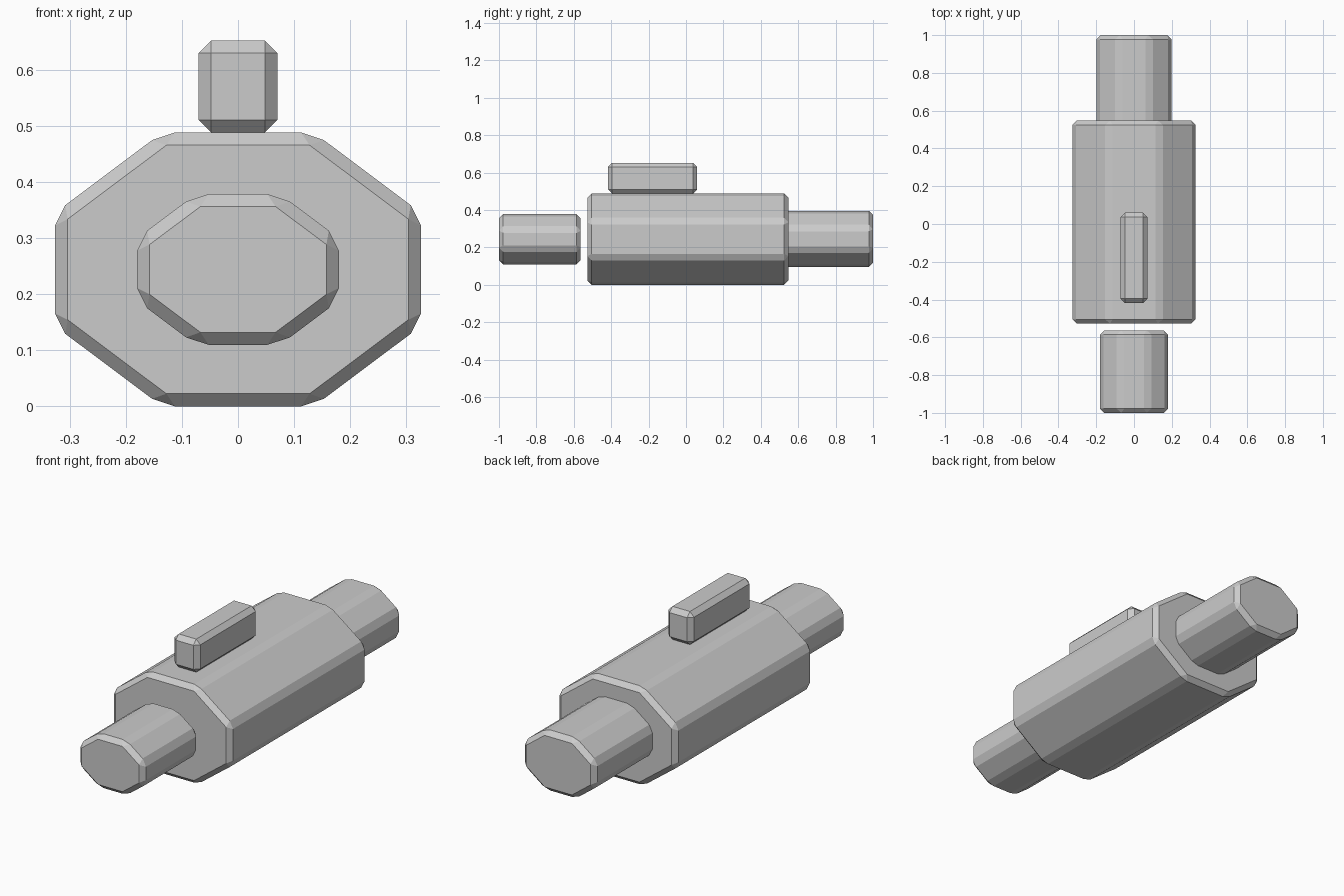
import bpy, bmesh
from math import cos, pi
from mathutils import Matrix

if "Cube" in bpy.data.objects:
    bpy.data.objects.remove(bpy.data.objects["Cube"])

BEVEL = 0.0225


def finish(name, bm):
    # chamfer every edge once and keep the facets flat
    bmesh.ops.bevel(bm, geom=bm.edges[:], offset=BEVEL, offset_type='OFFSET',
                    segments=1, profile=0.5, affect='EDGES')
    bmesh.ops.recalc_face_normals(bm, faces=bm.faces[:])
    mesh = bpy.data.meshes.new(name)
    bm.to_mesh(mesh)
    bm.free()
    bpy.context.collection.objects.link(bpy.data.objects.new(name, mesh))


def octagon_bar(name, half_w, half_h, y0, y1, z=0.244):
    # flattened octagonal prism lying along y
    bm = bmesh.new()
    r = 1 / cos(pi / 8)
    m = (Matrix.Translation((0, (y0 + y1) / 2, z))
         @ Matrix.Diagonal((half_w, y1 - y0, half_h, 1))
         @ Matrix.Rotation(pi / 2, 4, 'X')
         @ Matrix.Rotation(pi / 8, 4, 'Z'))
    bmesh.ops.create_cone(bm, cap_ends=True, segments=8, radius1=r, radius2=r,
                          depth=1, matrix=m)
    finish(name, bm)


def block(name, half_w, y0, y1, z0, z1):
    bm = bmesh.new()
    m = (Matrix.Translation((0, (y0 + y1) / 2, (z0 + z1) / 2))
         @ Matrix.Diagonal((2 * half_w, y1 - y0, z1 - z0, 1)))
    bmesh.ops.create_cube(bm, size=1, matrix=m)
    finish(name, bm)


# main housing, detached front barrel, rear barrel
octagon_bar("main_body", 0.326, 0.244, -0.527, 0.547)
octagon_bar("front_barrel", 0.180, 0.1345, -1.0, -0.563)
octagon_bar("rear_barrel", 0.199, 0.150, 0.52, 1.0, 0.2455)
# rail block on top
block("top_block", 0.0705, -0.418, 0.06, 0.488, 0.652)
